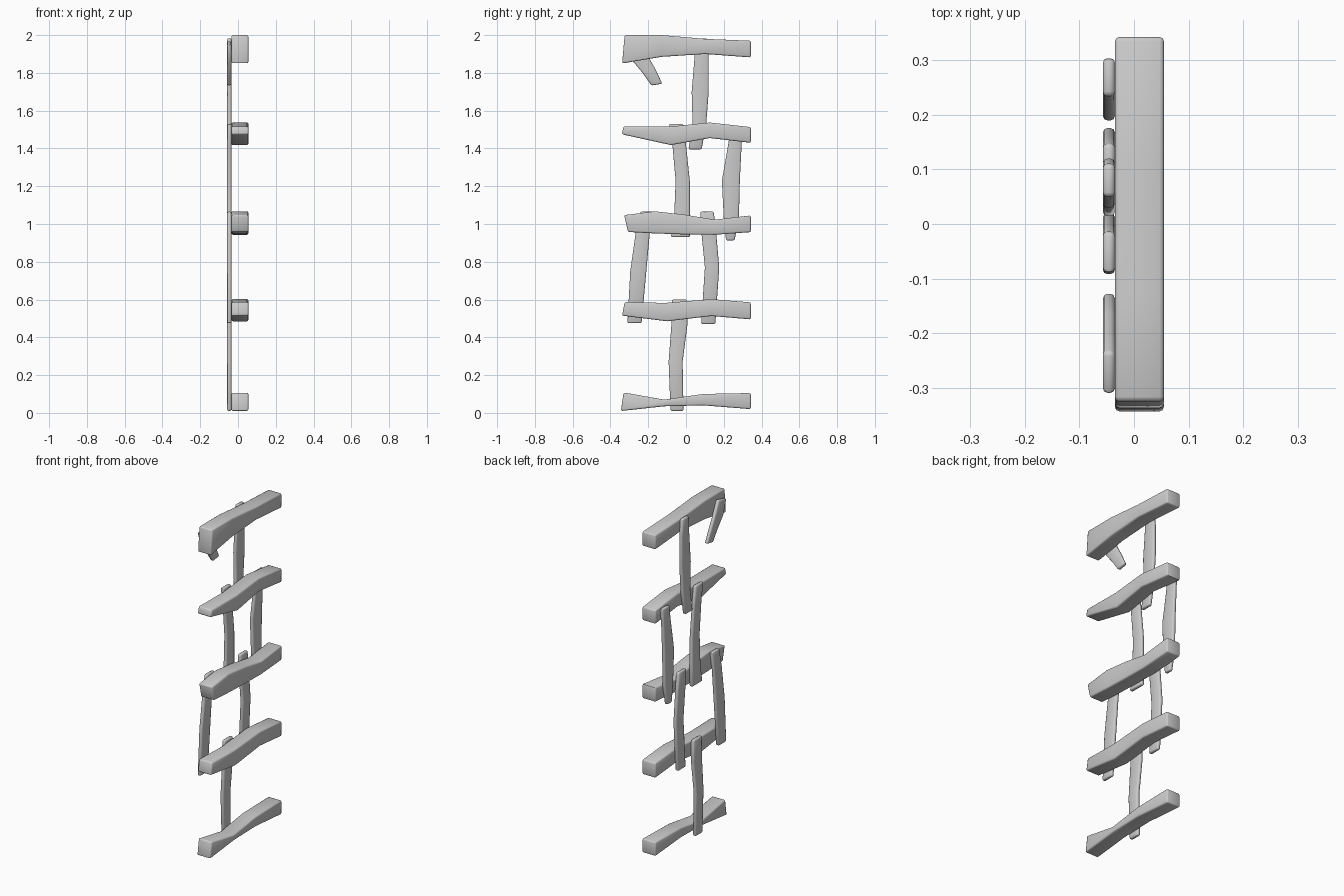
import bpy, bmesh, math


def plank(name, stations, x0, x1, bevel):
    """Solid from cross stations; each is a pair of (y, z) edge points, extruded from x0 to x1."""
    bm = bmesh.new()
    rings = []
    for a, b in stations:
        rings.append([bm.verts.new(p) for p in (
            (x0, *a), (x1, *a), (x1, *b), (x0, *b))])
    for r, s in zip(rings, rings[1:]):
        for i in range(4):
            j = (i + 1) % 4
            bm.faces.new((r[i], r[j], s[j], s[i]))
    bm.faces.new(rings[0][::-1])
    bm.faces.new(rings[-1])
    bmesh.ops.recalc_face_normals(bm, faces=bm.faces)
    # soften the long edges and the ends only
    edges = [e for e in bm.edges if e.calc_face_angle(0) > math.radians(45)]
    bmesh.ops.bevel(bm, geom=edges, offset=bevel, segments=2, profile=0.5,
                    affect='EDGES', clamp_overlap=True)
    me = bpy.data.meshes.new(name)
    bm.to_mesh(me)
    bm.free()
    ob = bpy.data.objects.new(name, me)
    bpy.context.collection.objects.link(ob)
    bpy.ops.object.select_all(action='DESELECT')
    ob.select_set(True)
    bpy.context.view_layer.objects.active = ob
    bpy.ops.object.shade_smooth_by_angle(angle=math.radians(50))


# horizontal beams: (y bottom, z bottom, y top, z top) along the length
beams = [
    [(-.345, .01, -.33, .108), (-.115, .035, -.115, .07), (.09, .04, .09, .10), (.343, .02, .343, .105)],
    [(-.338, .515, -.325, .587), (-.10, .485, -.11, .582), (.135, .513, .135, .602), (.343, .495, .343, .585)],
    [(-.307, .958, -.327, 1.047), (-.165, .95, -.165, 1.067), (-.01, .945, -.01, 1.05),
     (.15, .943, .15, 1.023), (.343, .957, .343, 1.045)],
    [(-.34, 1.475, -.33, 1.517), (-.08, 1.418, -.09, 1.515), (.125, 1.455, .125, 1.537), (.343, 1.43, .343, 1.513)],
    [(-.338, 1.85, -.325, 2.0), (-.13, 1.885, -.13, 2.0), (.10, 1.90, .10, 1.98), (.343, 1.882, .343, 1.97)],
]
for n, st in enumerate(beams):
    plank(f"beam_{n + 1}", [((a, b), (c, d)) for a, b, c, d in st], -.035, .055, .008)

# upright slats: (z, y left, y right) from bottom to top
slats = [
    [(.01, -.082, -.013), (.27, -.092, -.018), (.47, -.077, .008), (.6, -.075, .005)],
    [(.475, -.31, -.235), (.75, -.295, -.21), (.95, -.267, -.192), (1.065, -.243, -.172)],
    [(.47, .08, .155), (.77, .10, .176), (.95, .082, .16), (1.065, .075, .147)],
    [(.93, -.08, .02), (1.05, -.062, .02), (1.23, -.055, .02), (1.42, -.072, 0), (1.53, -.09, -.015)],
    [(.913, .212, .257), (1.03, .2, .28), (1.23, .19, .285), (1.43, .225, .295), (1.51, .235, .305)],
    [(1.395, .013, .083), (1.53, .035, .107), (1.7, .03, .12), (1.88, .045, .12), (1.983, .05, .11)],
]
for n, st in enumerate(slats):
    plank(f"slat_{n + 1}", [((l, z), (r, z)) for z, l, r in st], -.057, -.035, .008)

# loose tilted slat hanging from the top beam
plank("broken_slat", [((-.183, 1.733), (-.125, 1.743)), ((-.23, 1.80), (-.165, 1.825)),
                      ((-.28, 1.86), (-.195, 1.878)), ((-.312, 1.95), (-.235, 1.968))],
      -.057, -.035, .008)
